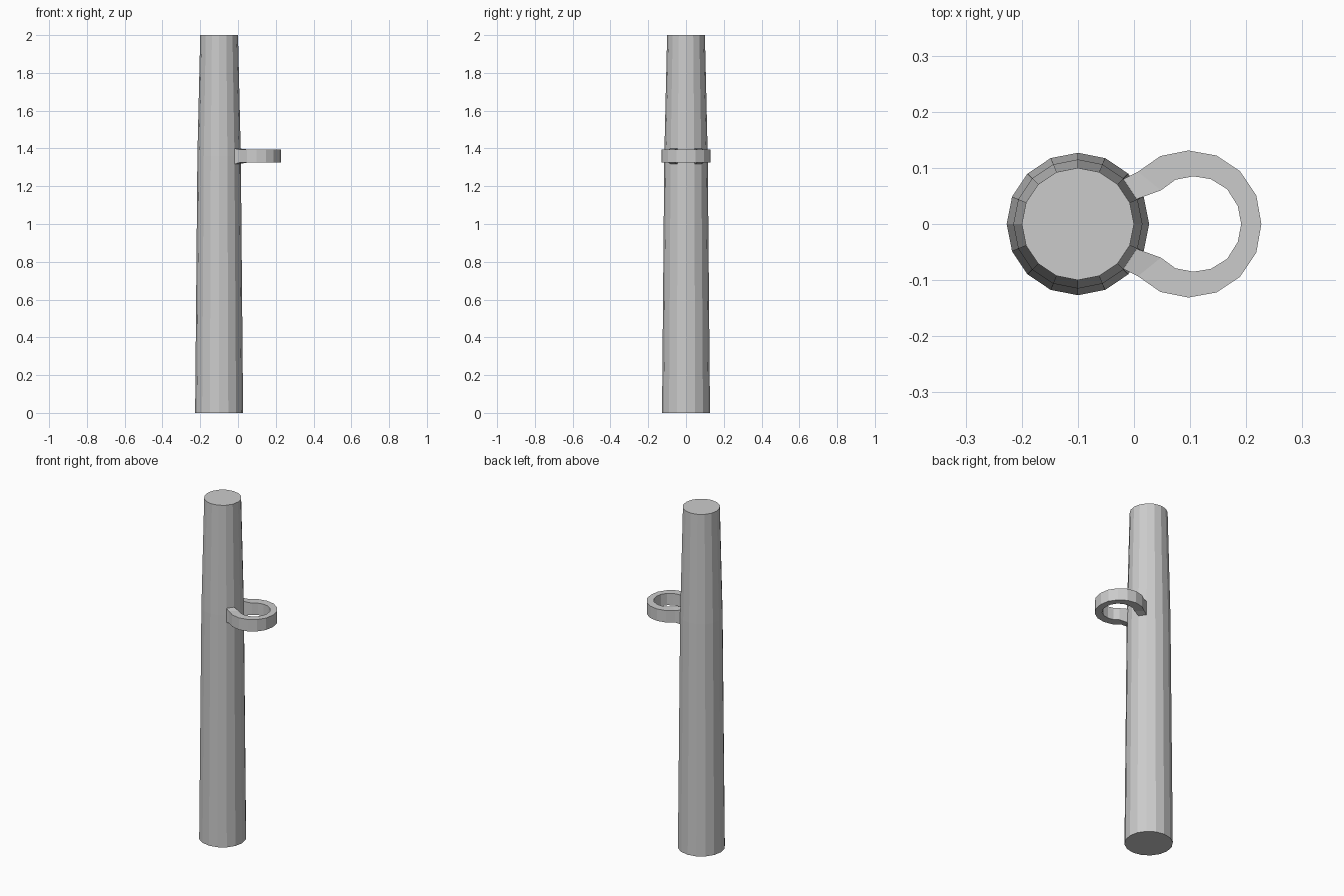
import bpy, bmesh
from math import cos, sin, pi

if "Cube" in bpy.data.objects:
    bpy.data.objects.remove(bpy.data.objects["Cube"])


def make_object(name, bm):
    bmesh.ops.recalc_face_normals(bm, faces=bm.faces)
    mesh = bpy.data.meshes.new(name)
    bm.to_mesh(mesh)
    bm.free()
    obj = bpy.data.objects.new(name, mesh)
    bpy.context.collection.objects.link(obj)
    return obj


def bridge_loops(bm, loops, closed=True):
    """Join successive vertex loops with quads and cap both ends."""
    for a, b in zip(loops, loops[1:]):
        n = len(a)
        for i in range(n):
            j = (i + 1) % n
            bm.faces.new((a[i], a[j], b[j], b[i]))
    bm.faces.new(loops[0])
    bm.faces.new(loops[-1])


# Tapered 16-sided post
SIDES = 16
bm = bmesh.new()
loops = []
for radius, z in ((0.127, 0), (0.115, 1.36), (0.10, 2.0)):
    loops.append([bm.verts.new((-0.1 + radius * cos(2 * pi * i / SIDES),
                                radius * sin(2 * pi * i / SIDES), z))
                  for i in range(SIDES)])
bridge_loops(bm, loops)
make_object("post", bm)

# Open hoop: half outline as (outer x, outer y, inner x, inner y, z bottom, z top)
half = [
    (-0.019, 0.080, 0.004, 0.044, 1.317, 1.400),
    (0.007, 0.093, 0.048, 0.060, 1.325, 1.395),
    (0.047, 0.121, 0.074, 0.079, 1.325, 1.395),
    (0.097, 0.131, 0.106, 0.085, 1.325, 1.395),
    (0.147, 0.122, 0.137, 0.080, 1.325, 1.395),
    (0.189, 0.094, 0.166, 0.062, 1.325, 1.395),
    (0.218, 0.051, 0.185, 0.032, 1.325, 1.395),
    (0.227, 0.000, 0.191, 0.000, 1.325, 1.395),
]
# Mirror the half across y = 0 to complete the sweep
full = half + [(a, -b, c, -d, lo, hi) for a, b, c, d, lo, hi in half[-2::-1]]
bm = bmesh.new()
loops = [[bm.verts.new(p) for p in ((ox, oy, lo), (ox, oy, hi),
                                    (ix, iy, hi), (ix, iy, lo))]
         for ox, oy, ix, iy, lo, hi in full]
bridge_loops(bm, loops)
make_object("side_hoop", bm)
